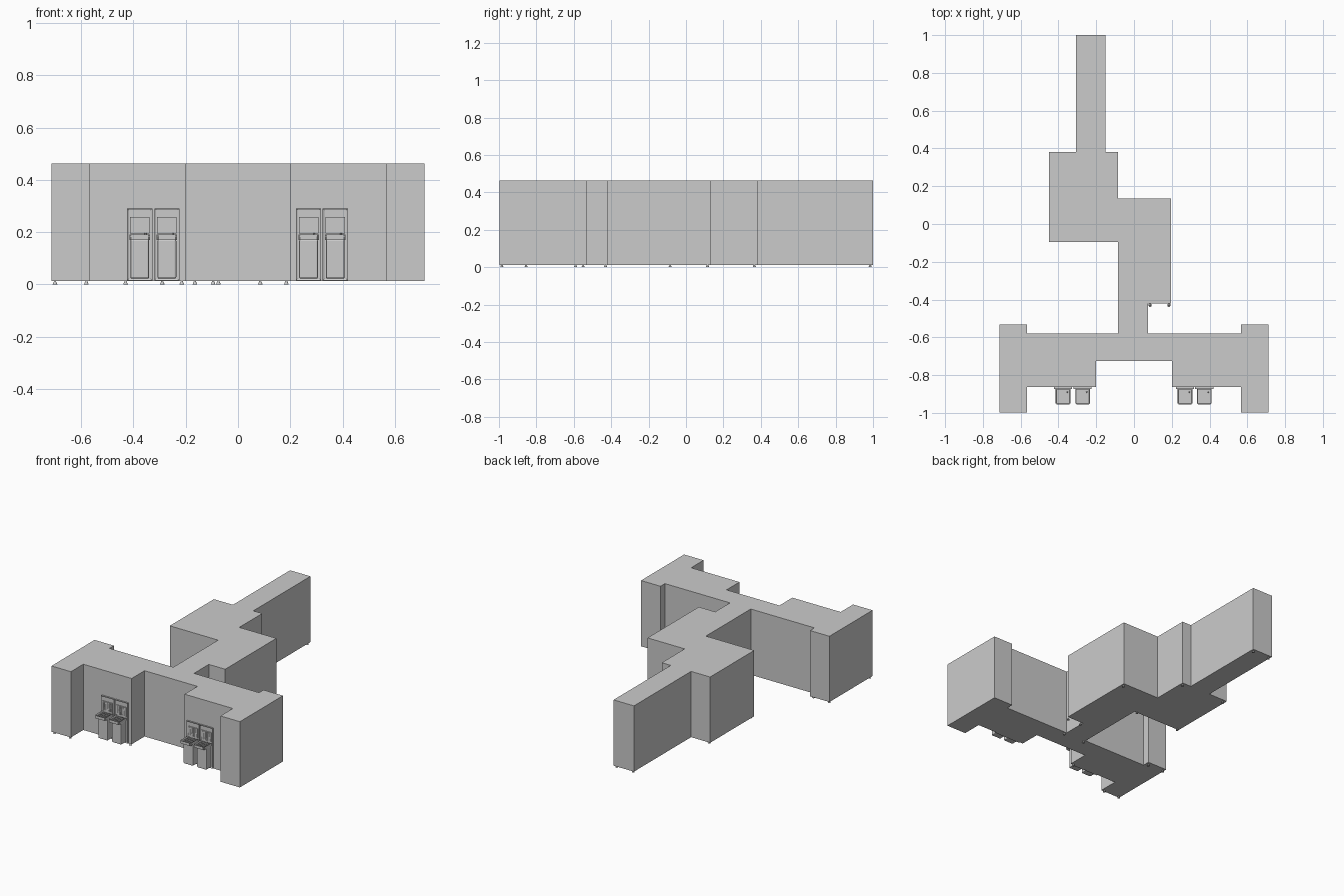
import bpy, bmesh
from mathutils import Vector

if "Cube" in bpy.data.objects:
    bpy.data.objects.remove(bpy.data.objects["Cube"])

BOTTOM, TOP = 0.013, 0.463


def finish(name, bm):
    bmesh.ops.recalc_face_normals(bm, faces=bm.faces)
    mesh = bpy.data.meshes.new(name)
    bm.to_mesh(mesh)
    bm.free()
    ob = bpy.data.objects.new(name, mesh)
    bpy.context.collection.objects.link(ob)
    return ob


def box_bm(lo, hi):
    bm = bmesh.new()
    bmesh.ops.create_cube(bm, size=1)
    lo, hi = Vector(lo), Vector(hi)
    for v in bm.verts:
        v.co = (lo + hi) / 2 + v.co * (hi - lo)
    return bm


def inset_face(bm, normal, width, push):
    # Recess one face of a box, leaving a rim
    bm.normal_update()
    n = Vector(normal)
    f = max(bm.faces, key=lambda f: f.normal.dot(n))
    bmesh.ops.inset_region(bm, faces=[f], thickness=width)
    bmesh.ops.translate(bm, verts=f.verts, vec=-n * push)


def box(name, lo, hi, bevel=0, segments=2):
    ob = finish(name, box_bm(lo, hi))
    if bevel:
        m = ob.modifiers.new("bevel", 'BEVEL')
        m.width, m.segments = bevel, segments
    return ob


# Wall block: stepped footprint extruded to full height
outline = [(-0.713, -0.998), (-0.566, -0.998), (-0.566, -0.864), (-0.2, -0.864),
           (-0.2, -0.724), (0.2, -0.724), (0.2, -0.864), (0.566, -0.864),
           (0.566, -0.998), (0.713, -0.998), (0.713, -0.532), (0.566, -0.532),
           (0.566, -0.58), (0.073, -0.58), (0.073, -0.42), (0.197, -0.42),
           (0.197, 0.134), (-0.084, 0.134), (-0.084, 0.382), (-0.152, 0.382),
           (-0.152, 1.0), (-0.306, 1.0), (-0.306, 0.382), (-0.45, 0.382),
           (-0.45, -0.095), (-0.084, -0.095), (-0.084, -0.58), (-0.566, -0.58),
           (-0.566, -0.532), (-0.713, -0.532)]
bm = bmesh.new()
base = bm.faces.new([bm.verts.new((x, y, BOTTOM)) for x, y in outline])
ext = bmesh.ops.extrude_face_region(bm, geom=[base], use_keep_orig=True)
bmesh.ops.translate(bm, vec=(0, 0, TOP - BOTTOM),
                    verts=[g for g in ext['geom'] if isinstance(g, bmesh.types.BMVert)])
# Panel seams
for z in (0.165, 0.303):
    bmesh.ops.bisect_plane(bm, geom=bm.verts[:] + bm.edges[:] + bm.faces[:],
                           plane_co=(0, 0, z), plane_no=(0, 0, 1))
finish("wall_block", bm)

# Small pointed levelling feet under the outer corners
feet = [(-0.70, -0.985), (-0.58, -0.985), (-0.70, -0.55), (-0.58, -0.55),
        (-0.215, -0.855), (-0.075, -0.59), (0.085, -0.59), (0.085, -0.43),
        (0.185, -0.43), (0.185, 0.115), (-0.095, -0.085), (-0.43, -0.085),
        (-0.43, 0.365), (-0.095, 0.365), (-0.165, 0.985), (-0.29, 0.985)]
bm = bmesh.new()
for x, y in feet:
    c = bmesh.ops.create_cone(bm, cap_ends=True, segments=12, radius1=0.009,
                              radius2=0.003, depth=0.014)
    bmesh.ops.translate(bm, verts=c['verts'], vec=(x, y, 0.007))
finish("levelling_feet", bm)


def fountain(cx):
    # Framed backplate on the wall
    bm = box_bm((cx - 0.048, -0.874, 0.015), (cx + 0.048, -0.86, 0.291))
    inset_face(bm, (0, -1, 0), 0.009, 0.004)
    finish("fountain_backplate", bm)
    # Pedestal cabinet
    box("fountain_cabinet", (cx - 0.036, -0.925, 0.022), (cx + 0.036, -0.868, 0.172), 0.006)
    # Basin with rim
    bm = box_bm((cx - 0.039, -0.955, 0.17), (cx + 0.039, -0.866, 0.19))
    inset_face(bm, (0, 0, 1), 0.006, 0.008)
    bmesh.ops.bevel(bm, geom=[e for e in bm.edges if abs(e.verts[0].co.z - e.verts[1].co.z) > 0.015],
                    offset=0.006, segments=3, affect='EDGES')
    finish("fountain_basin", bm)
    # Drain grille bars
    bm = bmesh.new()
    for i in range(9):
        x = cx - 0.028 + i * 0.007
        part = bmesh.ops.create_cube(bm, size=1)['verts']
        for v in part:
            v.co = Vector((x, -0.911, 0.184)) + v.co * Vector((0.003, 0.07, 0.004))
    finish("drain_grille", bm)
    # Perforated splash panel with raised studs
    box("splash_panel", (cx - 0.037, -0.876, 0.195), (cx + 0.037, -0.868, 0.258))
    bm = bmesh.new()
    for i in range(10):
        for j in range(8):
            part = bmesh.ops.create_cube(bm, size=0.004)['verts']
            bmesh.ops.translate(bm, verts=part,
                                vec=(cx - 0.0315 + i * 0.007, -0.876, 0.202 + j * 0.007))
    finish("splash_studs", bm)
    # Spout
    bm = bmesh.new()
    bmesh.ops.create_cone(bm, cap_ends=True, segments=12, radius1=0.004,
                          radius2=0.003, depth=0.016)
    bmesh.ops.translate(bm, verts=bm.verts, vec=(cx + 0.022, -0.89, 0.188))
    finish("spout", bm)


for x in (-0.376, -0.272, 0.27, 0.372):
    fountain(x)
